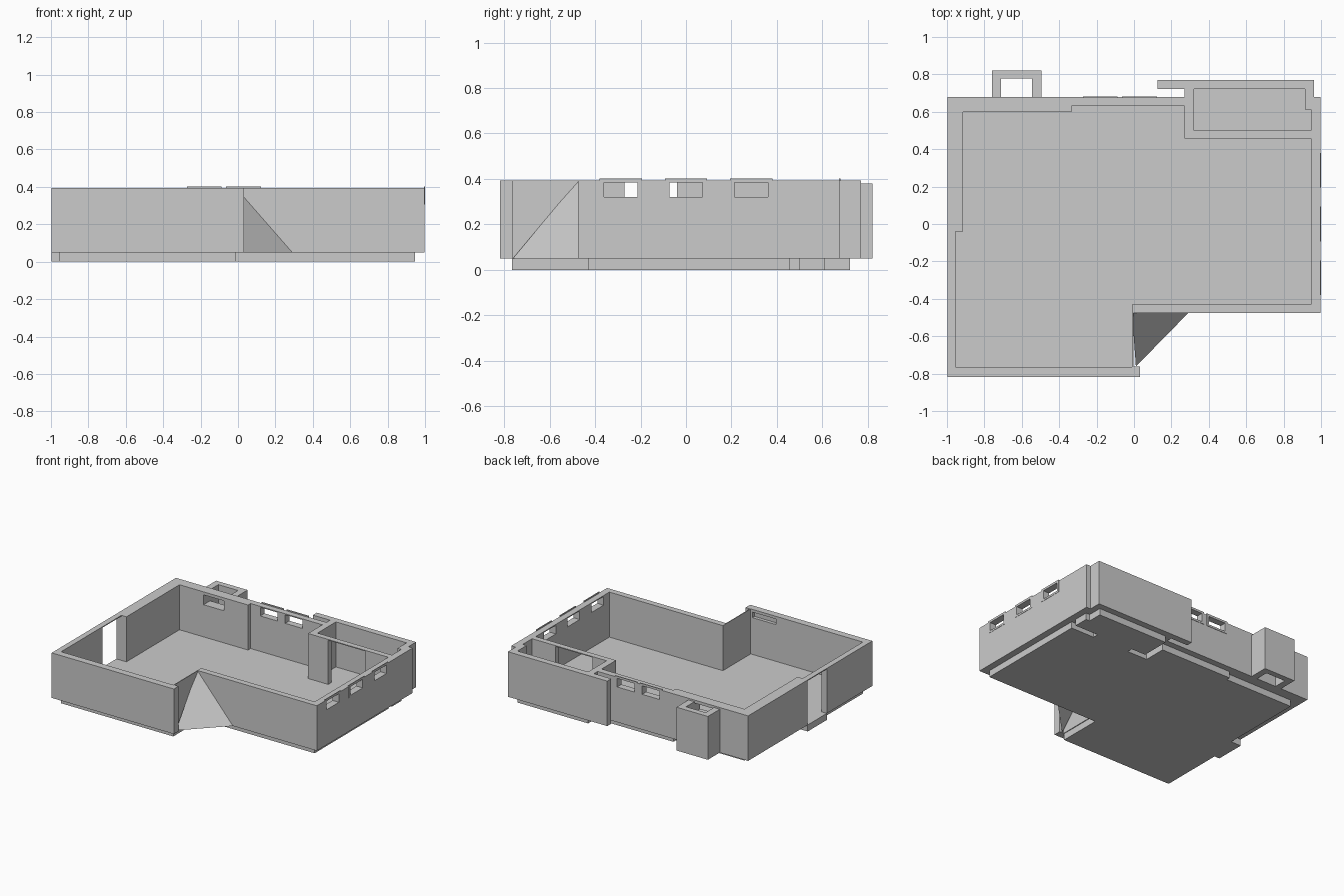
import bpy, bmesh
from mathutils import Vector

if "Cube" in bpy.data.objects:
    bpy.data.objects.remove(bpy.data.objects["Cube"])


def finish(name, bm):
    bmesh.ops.recalc_face_normals(bm, faces=bm.faces[:])
    me = bpy.data.meshes.new(name)
    bm.to_mesh(me)
    bm.free()
    ob = bpy.data.objects.new(name, me)
    bpy.context.collection.objects.link(ob)
    return ob


def prism(name, loops, z0, z1):
    """Extrude a plan outline; loops after the first are holes."""
    bm = bmesh.new()
    edges = []
    for loop in loops:
        vs = [bm.verts.new((x, y, z0)) for x, y in loop]
        edges += [bm.edges.new((vs[i - 1], vs[i])) for i in range(len(vs))]
    bmesh.ops.triangle_fill(bm, edges=edges, use_beauty=True, normal=(0, 0, 1))
    res = bmesh.ops.extrude_face_region(bm, geom=bm.faces[:])
    top = [g for g in res["geom"] if isinstance(g, bmesh.types.BMVert)]
    bmesh.ops.translate(bm, verts=top, vec=(0, 0, z1 - z0))
    return finish(name, bm)


def add_box(bm, lo, hi):
    lo, hi = Vector(lo), Vector(hi)
    vs = bmesh.ops.create_cube(bm, size=1)["verts"]
    for v in vs:
        v.co = (lo + hi) / 2 + v.co * (hi - lo)


BASE, TOP = 0.05, 0.393

# Floor slab: both rooms joined through the inner doorway, plus the door sill
prism("floor_slab", [[
    (-.955, -.765), (-.01, -.765), (-.01, -.43), (.947, -.43), (.947, .457),
    (.75, .457), (.75, .5), (.947, .5), (.947, .613), (.915, .613), (.915, .722),
    (.32, .722), (.32, .5), (.44, .5), (.44, .457), (.27, .457), (.27, .63),
    (-.335, .63), (-.335, .6), (-.913, .6), (-.913, -.04), (-.998, -.04),
    (-.998, -.27), (-.955, -.27)]], 0, BASE)

# Walls: outer outline with the two rooms as holes
outer = [(-.998, -.818), (.032, -.818), (.032, -.762), (-.004, -.762), (-.004, -.476),
         (.998, -.476), (.998, .678), (.962, .678), (.962, .77), (.125, .77),
         (.125, .722), (.27, .722), (.27, .678), (-.998, .678)]
main_room = [(-.955, -.765), (-.01, -.765), (-.01, -.43), (.947, -.43), (.947, .457),
             (.27, .457), (.27, .63), (-.335, .63), (-.335, .6), (-.913, .6),
             (-.913, -.04), (-.955, -.04)]
small_room = [(.32, .5), (.947, .5), (.947, .613), (.915, .613), (.915, .722), (.32, .722)]
walls = prism("walls", [outer, main_room, small_room], BASE, TOP)

# Openings: doors, windows and a shallow recess in the front wall
east = [-.287, 0, .287]
back = [-.18, .03]
W, Z0, Z1 = .073, .32, .385
cuts = [((-1.1, -.27, 0), (-.9134, -.0401, .386)),
        ((.44, .44, 0), (.75, .52, .386)),
        ((-.71, .58, .295), (-.54, .7, .37)),
        ((-.225, -.79, .33), (-.025, -.75, .372))]
cuts += [((.93, c - W, Z0), (1.1, c + W, Z1)) for c in east]
cuts += [((c - W, .6, Z0), (c + W, .7, Z1)) for c in back]
bm = bmesh.new()
for lo, hi in cuts:
    add_box(bm, lo, hi)
cutter = finish("opening_cutter", bm)
mod = walls.modifiers.new("openings", "BOOLEAN")
mod.operation, mod.solver, mod.object = "DIFFERENCE", "EXACT", cutter
dg = bpy.context.evaluated_depsgraph_get()
walls_mesh = bpy.data.meshes.new_from_object(walls.evaluated_get(dg))
walls.modifiers.clear()
walls.data = walls_mesh
bpy.data.objects.remove(cutter)

# Thin window frames set on the outer wall faces
F, FB, FT = .093, .305, .402
for side, centres in (("east", east), ("back", back)):
    for i, c in enumerate(centres):
        bm = bmesh.new()
        for a0, a1, z0, z1 in ((-F, -W, FB, FT), (W, F, FB, FT),
                               (-W, W, FB, Z0), (-W, W, Z1, FT)):
            if side == "east":
                add_box(bm, (.994, c + a0, z0), (1, c + a1, z1))
            else:
                add_box(bm, (c + a0, .674, z0), (c + a1, .681, z1))
        finish(f"{side}_window_frame_{i + 1}", bm)

# Window well on the back wall, open at top and bottom
prism("window_well", [[(-.76, .678), (-.71, .678), (-.71, .778), (-.545, .778),
                       (-.545, .678), (-.495, .678), (-.495, .822), (-.76, .822)]], BASE, .38)

# Slanted triangular sheet in the front inner corner
bm = bmesh.new()
bm.faces.new([bm.verts.new(p) for p in
              ((.01, -.762, BASE), (.29, -.476, BASE), (-.01, -.476, TOP))])
finish("corner_sheet", bm)
